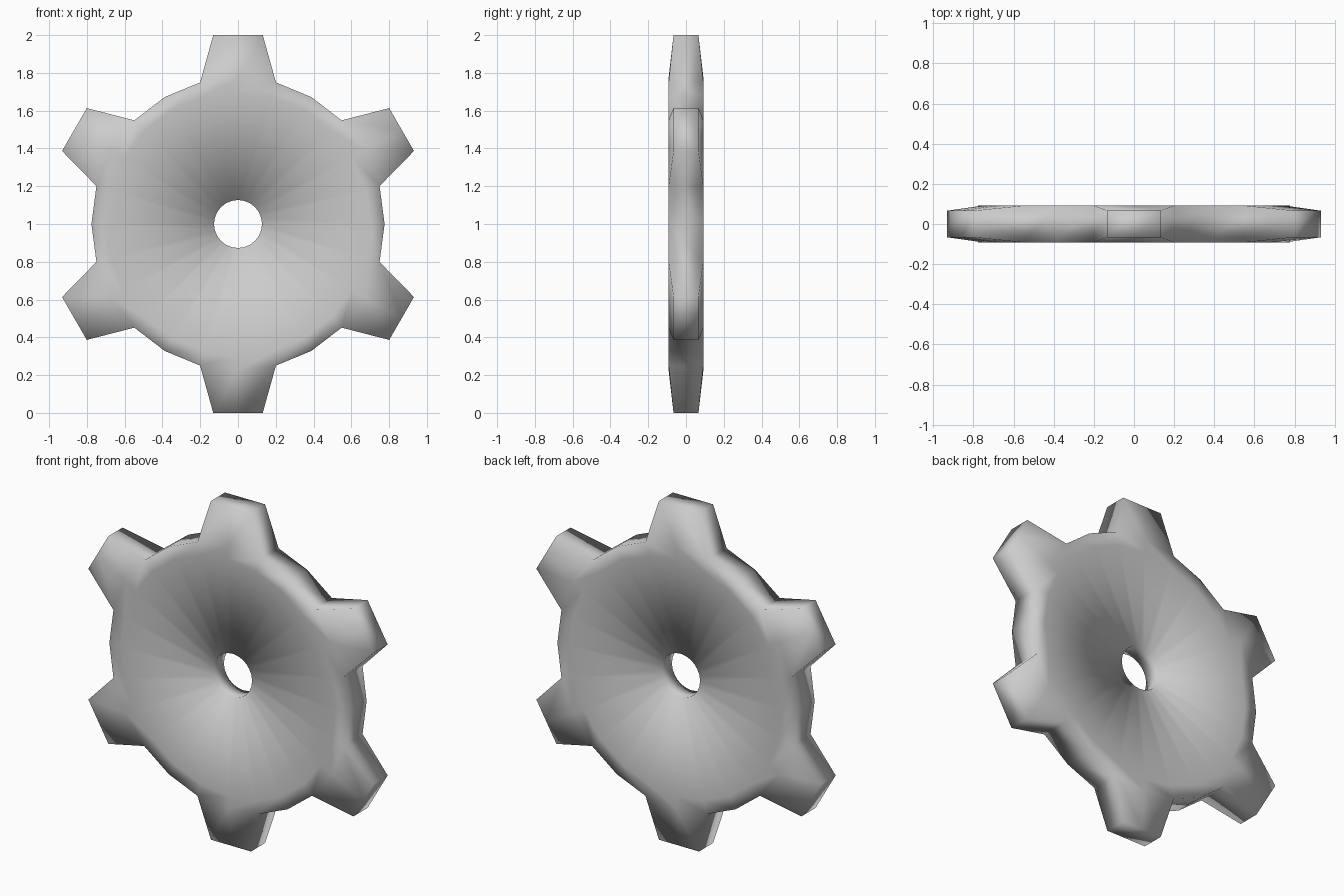
import bpy, bmesh
from math import sin, cos, pi, hypot, atan2

if "Cube" in bpy.data.objects:
    bpy.data.objects.remove(bpy.data.objects["Cube"])

SEG, TEETH = 24, 6
R_HOLE, R_INNER, R_RIM = 0.127, 0.70, 0.776
Y_HOLE, Y_BODY, Y_TIP = 0.05, 0.092, 0.066
TIP_HALF, TIP_R = 0.131, 1.0

bm = bmesh.new()


def vert(r, a, y):
    # point on the wheel, angle measured clockwise from straight up
    return bm.verts.new((r * sin(a), y, 1 + r * cos(a)))


def ring(r, y):
    return [vert(r, 2 * pi * k / SEG, y) for k in range(SEG)]


def bridge(a, b, skip=lambda k: False):
    for k in range(SEG):
        if not skip(k):
            n = (k + 1) % SEG
            bm.faces.new((a[k], a[n], b[n], b[k]))


# Dished disc on both sides: hole edge, inner rim, outer rim
sides = [[ring(R_HOLE, s * Y_HOLE), ring(R_INNER, s * Y_BODY), ring(R_RIM, s * Y_BODY)]
         for s in (-1, 1)]
for hole, inner, rim in sides:
    bridge(hole, inner)
    bridge(inner, rim)
front, back = sides

# Bore wall, and outer wall only in the gaps between teeth
bridge(front[0], back[0])
bridge(front[2], back[2], skip=lambda k: k % 4 in (0, 3))

# Tapered teeth, each spanning two rim segments
corner_r, corner_a = hypot(TIP_R, TIP_HALF), atan2(TIP_HALF, TIP_R)
for t in range(TEETH):
    mid = t * 4
    ids = [(mid - 1) % SEG, mid, mid + 1]
    a0 = 2 * pi * t / TEETH
    tips = []
    for s, side in zip((-1, 1), sides):
        tip = [vert(corner_r, a0 - corner_a, s * Y_TIP),
               vert(TIP_R, a0, s * Y_TIP),
               vert(corner_r, a0 + corner_a, s * Y_TIP)]
        base = [side[2][k] for k in ids]
        for i in range(2):
            bm.faces.new((base[i], base[i + 1], tip[i + 1], tip[i]))
        tips.append((base, tip))
    (fb, ft), (bb, bt) = tips
    for i in range(2):
        bm.faces.new((ft[i], ft[i + 1], bt[i + 1], bt[i]))
    for i in (0, 2):
        bm.faces.new((fb[i], ft[i], bt[i], bb[i]))

bmesh.ops.recalc_face_normals(bm, faces=bm.faces)
for f in bm.faces:
    f.smooth = True

mesh = bpy.data.meshes.new("gear_wheel")
bm.to_mesh(mesh)
bm.free()
bpy.context.collection.objects.link(bpy.data.objects.new("gear_wheel", mesh))
